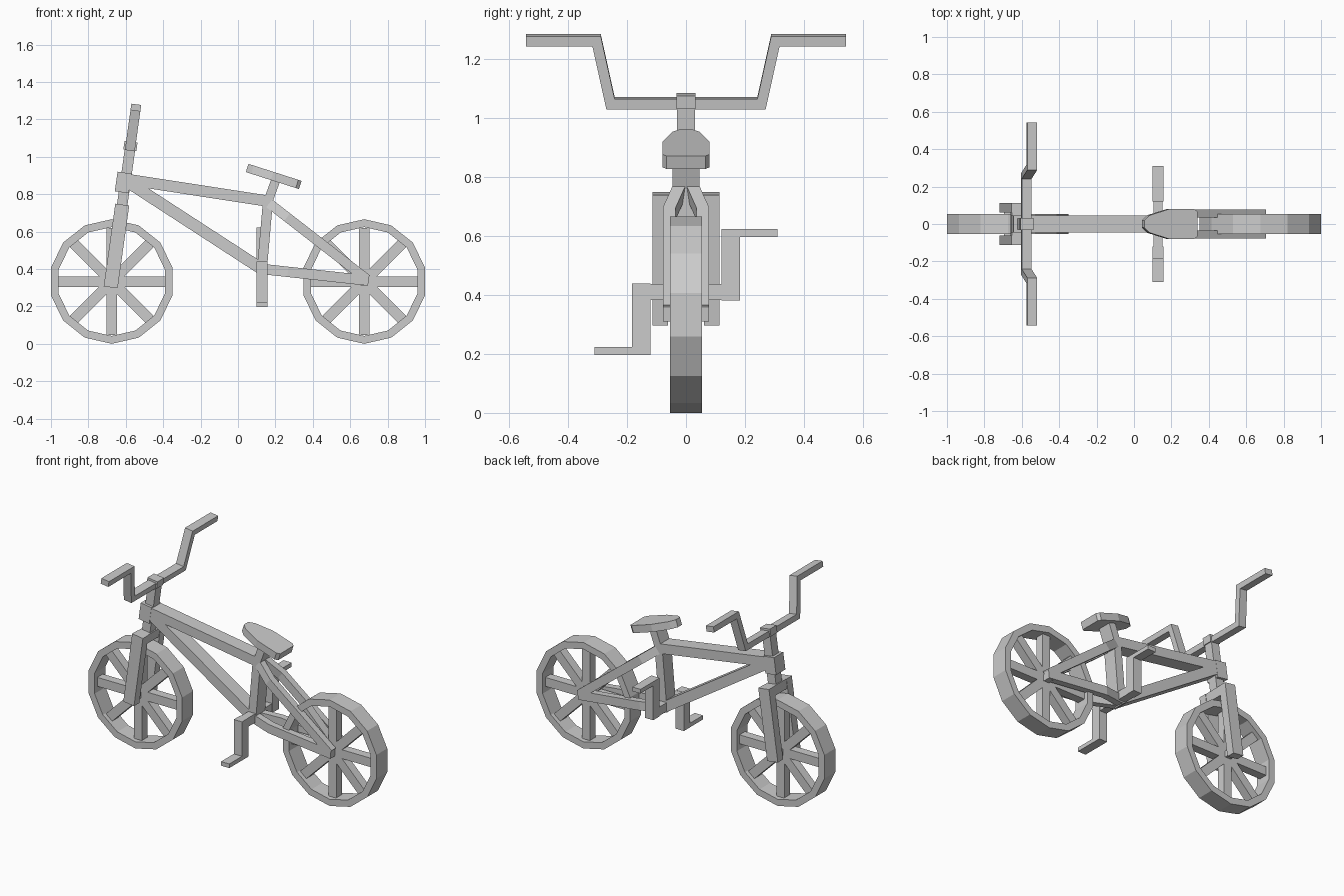
import bpy, bmesh, math
from mathutils import Vector

if "Cube" in bpy.data.objects:
    bpy.data.objects.remove(bpy.data.objects["Cube"])

Y = Vector((0, 1, 0))


def finish(name, bm):
    bmesh.ops.recalc_face_normals(bm, faces=bm.faces)
    mesh = bpy.data.meshes.new(name)
    bm.to_mesh(mesh)
    bm.free()
    ob = bpy.data.objects.new(name, mesh)
    bpy.context.collection.objects.link(ob)
    return ob


def bridge(bm, rings, closed=False):
    """Skin a list of vertex rings with quads."""
    for i in range(len(rings) if closed else len(rings) - 1):
        a, b = rings[i], rings[(i + 1) % len(rings)]
        for j in range(len(a)):
            k = (j + 1) % len(a)
            bm.faces.new((a[j], a[k], b[k], b[j]))


def beam(name, path, side, side_w, thick):
    """Mitred rectangular bar along a path; side is the fixed cross direction."""
    pts = [Vector(p) for p in path]
    s = Vector(side).normalized()
    dirs = [(b - a).normalized() for a, b in zip(pts, pts[1:])]
    norms = [d.cross(s).normalized() for d in dirs]
    bm, rings = bmesh.new(), []
    for i, p in enumerate(pts):
        n1, n2 = norms[max(i - 1, 0)], norms[min(i, len(norms) - 1)]
        m = n1 + n2
        m /= m.dot(n1)
        rings.append([bm.verts.new(p + s * a * side_w / 2 + m * b * thick / 2)
                      for a, b in ((-1, -1), (1, -1), (1, 1), (-1, 1))])
    bridge(bm, rings)
    bm.faces.new(rings[0])
    bm.faces.new(rings[-1])
    return finish(name, bm)


# Wheels: 14-sided rims with four crossing spoke bars and an axle
R, R_IN, HALF, WZ, SIDES = 0.333, 0.291, 0.054, 0.333, 14
for label, cx in (("front", -0.675), ("rear", 0.675)):
    bm, rings = bmesh.new(), []
    for i in range(SIDES):
        a = math.pi / 2 + 2 * math.pi * i / SIDES
        rings.append([bm.verts.new((cx + r * math.cos(a), y, WZ + r * math.sin(a)))
                      for r, y in ((R, -HALF), (R, HALF), (R_IN, HALF), (R_IN, -HALF))])
    bridge(bm, rings, closed=True)
    finish(label + "_rim", bm)
    for i in range(4):
        a = i * math.pi / 4
        d = Vector((math.cos(a), 0, math.sin(a))) * 0.287
        c = Vector((cx, 0, WZ))
        beam(f"{label}_spoke_{i + 1}", (c - d, c + d), Y, 0.055, 0.056)
    beam(label + "_axle", ((cx, -0.065, WZ), (cx, 0.065, WZ)), (1, 0, 0), 0.04, 0.04)


# Steering parts follow a leaning axis
def steer(z, y=0.0, off=0.0):
    return (-0.576 + (z - 1.05) * 0.14 + off, y, z)


lean = Vector((0.14, 0, 1)).normalized()
across = Y.cross(lean)

beam("head_tube", (steer(0.81, 0, -0.012), steer(0.915, 0, -0.012)), Y, 0.092, 0.075)
beam("steerer", (steer(0.70), steer(1.06)), Y, 0.06, 0.056)
beam("bar_clamp", (steer(1.035), steer(1.08)), Y, 0.065, 0.07)
beam("fork_crown", (steer(0.715, -0.08), steer(0.715, 0.08)), across, 0.07, 0.058)
for label, s in (("left", -1), ("right", 1)):
    beam(label + "_fork_leg", (steer(0.302, s * 0.087), steer(0.744, s * 0.087)),
         Y, 0.053, 0.075)
half_bar = [(0.256, 1.05), (0.303, 1.263), (0.542, 1.263)]
bar = [steer(z, -y) for y, z in reversed(half_bar)] + [steer(z, y) for y, z in half_bar]
beam("handlebar", bar, across, 0.053, 0.035)

# Main frame tubes
beam("top_tube", ((-0.60, 0, 0.880), (0.165, 0, 0.762)), Y, 0.09, 0.06)
beam("down_tube", ((-0.60, 0, 0.872), (0.135, 0, 0.395)), Y, 0.09, 0.063)
beam("seat_tube", ((0.162, 0, 0.785), (0.126, 0, 0.375)), Y, 0.09, 0.053)
beam("seat_post", ((0.158, 0, 0.755), (0.207, 0, 0.89)), Y, 0.09, 0.048)

# Rear stays, bending outward around the rear wheel
for label, s in (("left", -1), ("right", 1)):
    for part, a, b, t, w in (
            ("chain_stay", (0.126, 0.40), (0.698, 0.338), 0.25, 0.055),
            ("seat_stay", (0.158, 0.758), (0.69, 0.345), 0.2, 0.052)):
        a, b = Vector((a[0], 0, a[1])), Vector((b[0], 0, b[1]))
        path = (a + Y * s * 0.02, a.lerp(b, t) + Y * s * 0.057, b + Y * s * 0.057)
        beam(f"{label}_{part}", path, (b - a).cross(Y), w, 0.042)

# Cranks and pedals, opposite on each side
CX, CZ = 0.128, 0.41
beam("crank_axle", ((CX, -0.14, CZ), (CX, 0.14, CZ)), (1, 0, 0), 0.05, 0.055)
for label, s in (("left", -1), ("right", 1)):
    beam(label + "_crank_arm", ((CX, s * 0.152, CZ - s * 0.029), (CX, s * 0.152, CZ + s * 0.213)),
         Y, 0.063, 0.057)
    beam(label + "_pedal", ((CX, s * 0.15, CZ + s * 0.2), (CX, s * 0.31, CZ + s * 0.2)),
         (1, 0, 0), 0.057, 0.026)

# Seat: tapered outline extruded and tilted down to the rear
u = Vector((0.284, 0, -0.091)).normalized()
n = u.cross(Y)
half = [(0, 0.02), (0.03, 0.047), (0.14, 0.08), (0.28, 0.08), (0.298, 0.066)]
outline = half + [(a, -b) for a, b in reversed(half)]
bm = bmesh.new()
rings = [[bm.verts.new(Vector((0.056, 0, 0.962)) + u * a + Y * b + n * h) for a, b in outline]
         for h in (0, -0.046 if n.z > 0 else 0.046)]
bridge(bm, rings)
bm.faces.new(rings[0])
bm.faces.new(rings[1])
finish("seat", bm)
